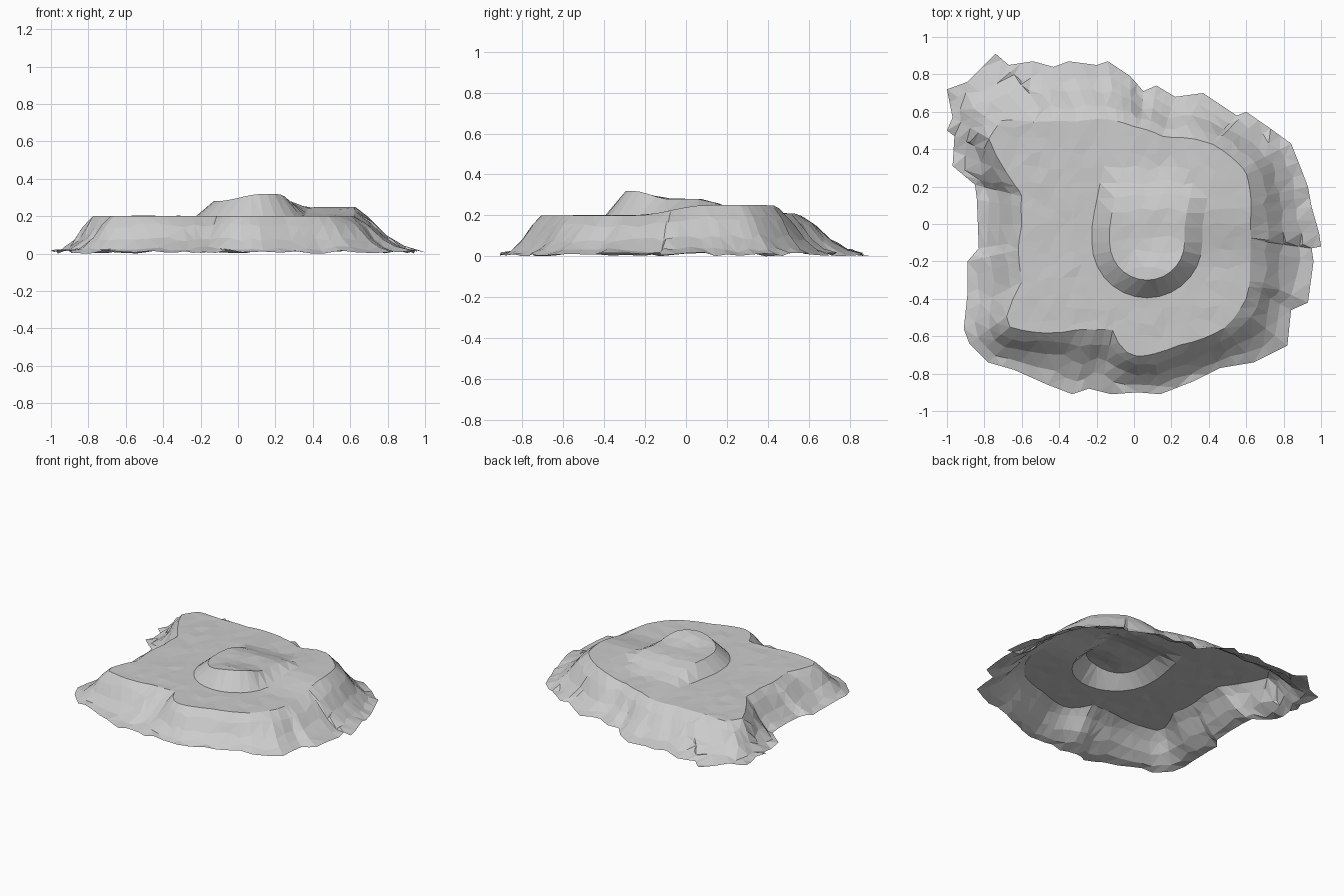
import bpy, math, random
from mathutils import Vector
from mathutils.geometry import delaunay_2d_cdt

if "Cube" in bpy.data.objects:
    bpy.data.objects.remove(bpy.data.objects["Cube"])

random.seed(4)

# Ragged shoreline, clockwise from the back-left corner
SHORE = [(-.74, .91), (-.67, .85), (-.54, .87), (-.43, .84), (-.35, .87), (-.2, .85), (-.14, .87),
         (-.02, .79), (.05, .71), (.12, .74), (.22, .68), (.37, .70), (.55, .58), (.6, .6),
         (.73, .51), (.84, .43), (.88, .33), (.93, .2), (.95, .09), (.99, -.05), (1, -.12),
         (.95, -.13), (.96, -.2), (.93, -.42), (.84, -.46), (.82, -.65), (.64, -.74), (.46, -.77),
         (.32, -.84), (.14, -.91), (.02, -.9), (-.12, -.91), (-.24, -.88), (-.33, -.91), (-.46, -.86),
         (-.64, -.78), (-.78, -.74), (-.88, -.64), (-.91, -.56), (-.89, -.37), (-.89, -.2),
         (-.83, -.13), (-.84, .13), (-.85, .21), (-.97, .31), (-.96, .47), (-1, .5), (-.97, .57),
         (-1, .72), (-.89, .76)]
# Plateau edge: angle in degrees, radius
EDGE = [(0, .62), (25, .66), (45, .6), (70, .49), (90, .52), (105, .58), (120, .63), (133, .74),
        (142, .9), (150, .9), (156, .77), (165, .62), (180, .6), (207, .67), (218, .88), (222, .84),
        (243, .63), (258, .57), (265, .68), (272, .71), (290, .69), (312, .74), (327, .72),
        (345, .64), (360, .62)]


def smooth(t):
    t = max(0, min(1, t))
    return t * t * (3 - 2 * t)


def edge_radius(x, y):
    a = math.degrees(math.atan2(y, x)) % 360
    for (a0, r0), (a1, r1) in zip(EDGE, EDGE[1:]):
        if a0 <= a <= a1:
            return r0 + (r1 - r0) * (a - a0) / (a1 - a0)
    return EDGE[0][1]


# Hill is a U in plan: round steep front, ramp running to the back
def hill_distance(x, y):
    cx = .07 + .2 * max(0, y)
    return math.hypot(x - cx, min(0, y + .1))


def ground(x, y):
    # plateau with a raised shoulder on the right and back
    g = .2 + .05 * smooth((y + .25) / .35) * smooth((x - .1) / .35)
    top = .28 + .04 * smooth((-.08 - y) / .18) * smooth((x + .12) / .26)
    top -= .07 * smooth((y - .05) / .28)
    f = max(0, min(1, (.295 - hill_distance(x, y)) / .095))
    return g + max(0, top - g) * f


points, heights, edges = [], [], []


def add(x, y, z):
    points.append(Vector((x, y)))
    heights.append(z)


# Flanks: rings from the shoreline up to the plateau edge
shore = []
for i, (x, y) in enumerate(SHORE):
    nx, ny = SHORE[(i + 1) % len(SHORE)]
    shore.append((x, y))
    if math.hypot(nx - x, ny - y) > .09:
        shore.append(((x + nx) / 2, (y + ny) / 2))
n = len(shore)
PROFILE = [(1, .03), (.76, .14), (.5, .38), (.24, .76), (0, 1)]
for ring, (t, k) in enumerate(PROFILE):
    for i, (x, y) in enumerate(shore):
        r, e = math.hypot(x, y), edge_radius(x, y)
        j = 0 if ring in (0, 4) else random.uniform(-.05, .05)
        s = (e + (r - e) * (t + j)) / r
        h = ground(x * e / r, y * e / r)
        z = random.uniform(0, .02) if ring == 0 else h * (k - j * 1.2 * (ring < 4))
        add(x * s, y * s, z)
        if ring in (0, 4):
            edges.append((ring * n + i, ring * n + (i + 1) % n))

# Hill foot and hill brow
for rad in (.295, .2):
    for i in range(15):
        a = math.pi * (1 + i / 14)
        x, y = .07 + rad * math.cos(a), -.1 + rad * math.sin(a)
        add(x, y, ground(x, y))
    for y in (-.02, .06, .14, .22):
        for s in (-1, 1):
            x = .07 + .2 * max(0, y) + s * rad
            add(x, y, ground(x, y))

# Loose scatter over the plateau and hill top
step = .075
for row in range(-13, 14):
    for col in range(-14, 15):
        x = (col + .5 * (row % 2)) * step + random.uniform(-.02, .02)
        y = row * step + random.uniform(-.02, .02)
        if math.hypot(x, y) > edge_radius(x, y) - .04:
            continue
        if .17 < hill_distance(x, y) < .32 and y < .26:
            continue
        add(x, y, ground(x, y) + random.uniform(-.003, .003))

# Triangulate in plan, then lift to height
verts, _, faces, source, _, _ = delaunay_2d_cdt(points, edges, [], 1, 1e-5)
coords = [(v.x, v.y, heights[s[0]] if s else ground(v.x, v.y)) for v, s in zip(verts, source)]
low = min(c[2] for c in coords)
mesh = bpy.data.meshes.new("island_terrain")
mesh.from_pydata([(x, y, z - low) for x, y, z in coords], [], [list(f) for f in faces])
mesh.update()

stone = bpy.data.materials.new("pale_grey_stone")
stone.diffuse_color = (.6, .6, .6, 1)
stone.use_nodes = True
stone.node_tree.nodes["Principled BSDF"].inputs["Base Color"].default_value = stone.diffuse_color
mesh.materials.append(stone)
bpy.context.collection.objects.link(bpy.data.objects.new("island_terrain", mesh))
